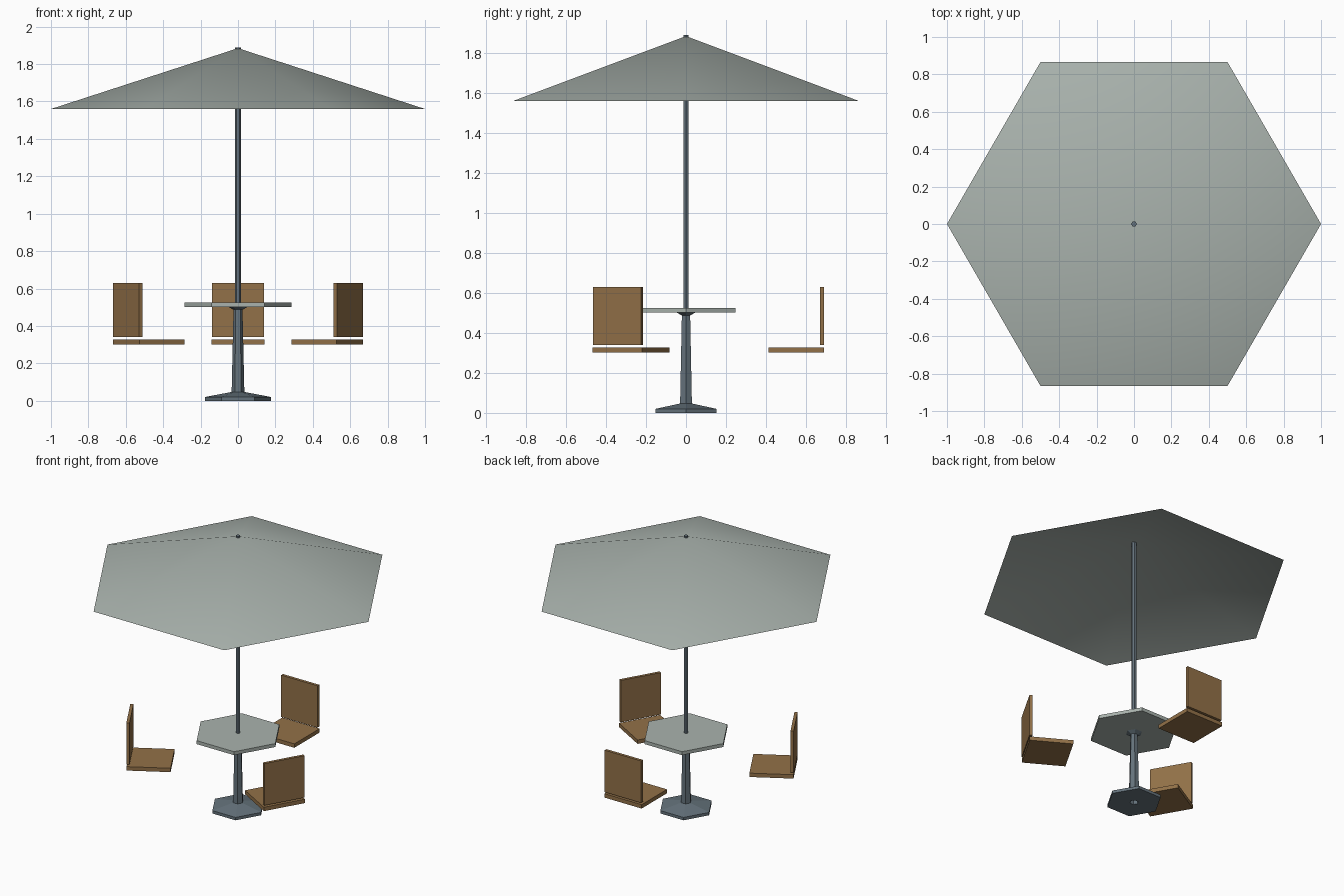
import bpy, bmesh, math
from mathutils import Matrix

if "Cube" in bpy.data.objects:
    bpy.data.objects.remove(bpy.data.objects["Cube"])


def material(name, color):
    m = bpy.data.materials.new(name)
    m.diffuse_color = (*color, 1)
    m.use_nodes = True
    m.node_tree.nodes["Principled BSDF"].inputs["Base Color"].default_value = m.diffuse_color
    return m


CLOTH = material("pale_grey", (0.40, 0.45, 0.42))
METAL = material("slate_metal", (0.13, 0.17, 0.20))
WOOD = material("brown_wood", (0.29, 0.165, 0.065))


def finish(name, bm, mat):
    bmesh.ops.recalc_face_normals(bm, faces=bm.faces)
    mesh = bpy.data.meshes.new(name)
    bm.to_mesh(mesh)
    bm.free()
    mesh.materials.append(mat)
    ob = bpy.data.objects.new(name, mesh)
    bpy.context.collection.objects.link(ob)
    return ob


def hex_lathe(name, profile, mat):
    """Six-sided turned shape from (radius, height) points; radius 0 is a tip."""
    bm = bmesh.new()
    rings = []
    for r, z in profile:
        n = 6 if r else 1
        rings.append([bm.verts.new((r * math.cos(i * math.pi / 3),
                                    r * math.sin(i * math.pi / 3), z))
                      for i in range(n)])
    for a, b in zip(rings, rings[1:]):
        for i in range(6):
            j = (i + 1) % 6
            quad = [a[i % len(a)], a[j % len(a)], b[j % len(b)], b[i % len(b)]]
            bm.faces.new(list(dict.fromkeys(quad)))
    return finish(name, bm, mat)


def box(name, low, high, angle, mat):
    """Box between two corners, turned about the vertical axis."""
    bm = bmesh.new()
    bmesh.ops.create_cube(bm, size=1)
    size = [h - l for l, h in zip(low, high)]
    mid = [(h + l) / 2 for l, h in zip(low, high)]
    bm.transform(Matrix.Rotation(angle, 4, 'Z') @ Matrix.Translation(mid)
                 @ Matrix.Diagonal((*size, 1)))
    return finish(name, bm, mat)


# Canopy: open six-sided cone with soft shading, visible from both sides
canopy = hex_lathe("canopy", [(1.0, 1.56), (0, 1.885)], CLOTH)
for p in canopy.data.polygons:
    p.use_smooth = True

# Pole, poking slightly through the canopy tip
hex_lathe("pole", [(0, 0.51), (0.0155, 0.51), (0.0155, 1.89), (0, 1.89)], METAL)

# Table top
hex_lathe("table_top", [(0, 0.502), (0.286, 0.502), (0.286, 0.526), (0, 0.526)], CLOTH)

# Pedestal: hollow foot, tapered stem and flared collar under the table
hex_lathe("pedestal", [(0, 0.04), (0.027, 0.04), (0.027, 0), (0.177, 0),
                       (0.177, 0.02), (0.034, 0.047), (0.024, 0.487),
                       (0.053, 0.502)], METAL)

# Three chairs spaced evenly around the table
for k in range(3):
    turn = k * 2 * math.pi / 3
    box(f"seat_{k + 1}", (-0.143, 0.412, 0.301), (0.143, 0.69, 0.328), turn, WOOD)
    box(f"backrest_{k + 1}", (-0.139, 0.671, 0.34), (0.139, 0.691, 0.63), turn, WOOD)
